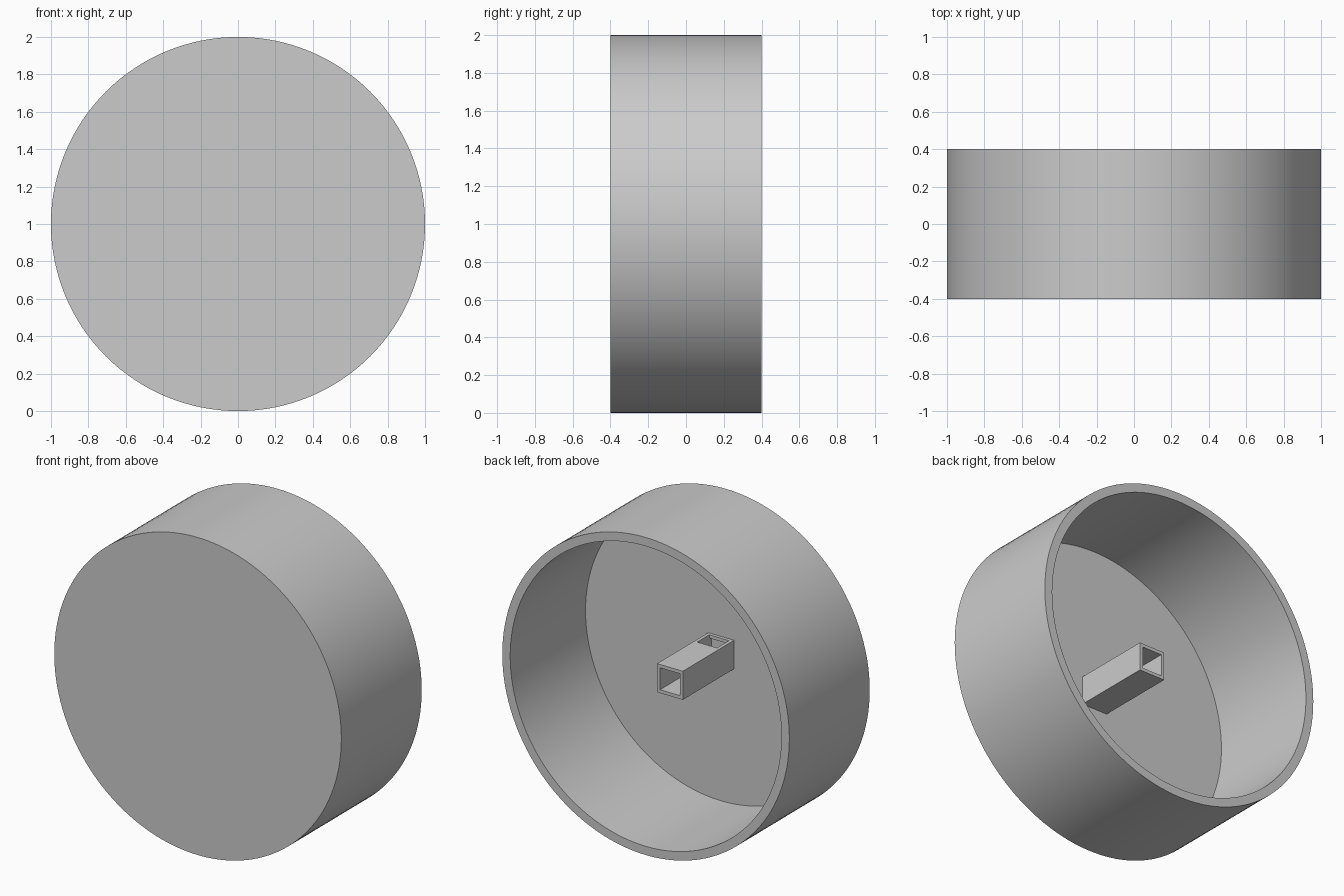
import bpy, bmesh, math
from mathutils import Vector

if "Cube" in bpy.data.objects:
    bpy.data.objects.remove(bpy.data.objects["Cube"], do_unlink=True)

grey = bpy.data.materials.new("plain grey")
grey.use_nodes = True
grey.diffuse_color = (0.6, 0.6, 0.6, 1)
grey.node_tree.nodes["Principled BSDF"].inputs["Base Color"].default_value = (0.6, 0.6, 0.6, 1)

AXIS_Z = 1.0
FLOOR_Y = -0.35      # inner face of the front disc


def make_object(name, bm):
    bmesh.ops.recalc_face_normals(bm, faces=bm.faces)
    mesh = bpy.data.meshes.new(name)
    bm.to_mesh(mesh)
    bm.free()
    mesh.materials.append(grey)
    ob = bpy.data.objects.new(name, mesh)
    bpy.context.collection.objects.link(ob)
    return ob


def box(name, low, high):
    bm = bmesh.new()
    bmesh.ops.create_cube(bm, size=1)
    low, high = Vector(low), Vector(high)
    for v in bm.verts:
        v.co = (low + high) / 2 + v.co * (high - low)
    return make_object(name, bm)


def select_only(ob):
    bpy.ops.object.select_all(action='DESELECT')
    ob.select_set(True)
    bpy.context.view_layer.objects.active = ob


def cut(target, cutter):
    cutter.hide_render = True
    mod = target.modifiers.new("cut", 'BOOLEAN')
    mod.operation = 'DIFFERENCE'
    mod.solver = 'EXACT'
    mod.object = cutter
    select_only(target)
    bpy.ops.object.modifier_apply(modifier=mod.name)
    bpy.data.objects.remove(cutter, do_unlink=True)


# Round cup: closed at the front, open at the back, lathed around the y axis
bm = bmesh.new()
profile = [(0, -0.4), (1, -0.4), (1, 0.4), (0.945, 0.4), (0.945, FLOOR_Y), (0, FLOOR_Y)]
verts = [bm.verts.new((r, y, AXIS_Z)) for r, y in profile]
edges = [bm.edges.new(pair) for pair in zip(verts, verts[1:])]
bmesh.ops.spin(bm, geom=verts + edges, cent=(0, 0, AXIS_Z), axis=(0, 1, 0),
               angle=math.tau, steps=128)
bmesh.ops.remove_doubles(bm, verts=bm.verts, dist=0.0001)
cup = make_object("round_cup", bm)
select_only(cup)
bpy.ops.object.shade_smooth_by_angle(angle=math.radians(30))

# Square tube on the axis, bored through, with a slot in its top next to the floor
half, bore = 0.09, 0.069
tube = box("square_tube", (-half, FLOOR_Y, AXIS_Z - half), (half, 0.16, AXIS_Z + half))
cut(tube, box("bore_cutter", (-bore, -0.5, AXIS_Z - bore), (bore, 0.5, AXIS_Z + bore)))
cut(tube, box("slot_cutter", (-bore, -0.33, AXIS_Z), (bore, -0.21, AXIS_Z + 0.2)))
